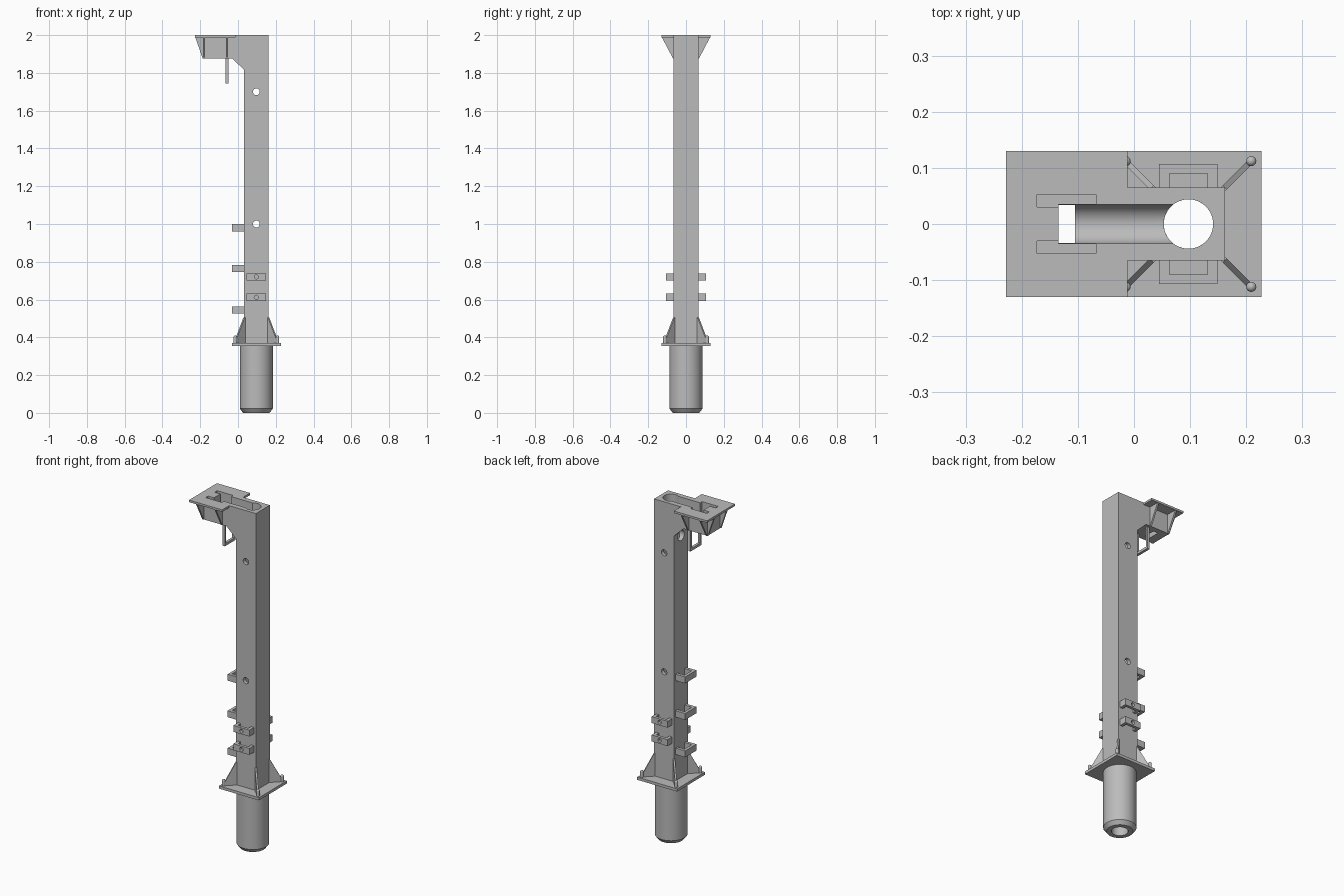
import bpy, bmesh, math
from mathutils import Matrix, Vector

cube = bpy.data.objects.get("Cube")
if cube:
    bpy.data.objects.remove(cube, do_unlink=True)

grey = bpy.data.materials.new("plain grey")
grey.use_nodes = True
grey.diffuse_color = (0.5, 0.5, 0.5, 1)
grey.node_tree.nodes["Principled BSDF"].inputs["Base Color"].default_value = (0.5, 0.5, 0.5, 1)

CX = 0.097      # axis of the post
HALF = 0.065    # half width of the post
BORE = 0.044


def finish(name, bm):
    bmesh.ops.recalc_face_normals(bm, faces=bm.faces)
    mesh = bpy.data.meshes.new(name)
    bm.to_mesh(mesh)
    bm.free()
    mesh.materials.append(grey)
    obj = bpy.data.objects.new(name, mesh)
    bpy.context.collection.objects.link(obj)
    return obj


def prism(name, pts, axis, lo, hi, matrix=None):
    """Extrude a 2D outline along an axis, from lo to hi."""
    place = {"x": lambda a, b, d: (d, a, b),
             "y": lambda a, b, d: (a, d, b),
             "z": lambda a, b, d: (a, b, d)}[axis]
    bm = bmesh.new()
    face = bm.faces.new([bm.verts.new(place(a, b, lo)) for a, b in pts])
    out = bmesh.ops.extrude_face_region(bm, geom=[face])
    verts = [v for v in out["geom"] if isinstance(v, bmesh.types.BMVert)]
    bmesh.ops.translate(bm, verts=verts, vec=Vector(place(0, 0, hi - lo)))
    if matrix:
        bm.transform(matrix)
    return finish(name, bm)


def box(name, x0, x1, y0, y1, z0, z1):
    return prism(name, [(x0, y0), (x1, y0), (x1, y1), (x0, y1)], "z", z0, z1)


def rod(name, axis, a, b, r, lo, hi, n=48):
    ring = [(a + r * math.cos(i * math.tau / n), b + r * math.sin(i * math.tau / n)) for i in range(n)]
    return prism(name, ring, axis, lo, hi)


def lathe(name, profile, x, y, n=48):
    """Spin a radius/height outline about a vertical axis."""
    bm = bmesh.new()
    vs = [bm.verts.new((r, 0, z)) for r, z in profile]
    edges = [bm.edges.new((vs[i], vs[i + 1])) for i in range(len(vs) - 1)]
    bmesh.ops.spin(bm, geom=vs + edges, axis=(0, 0, 1), cent=(0, 0, 0), steps=n, angle=math.tau)
    bmesh.ops.remove_doubles(bm, verts=bm.verts, dist=1e-5)
    bmesh.ops.translate(bm, verts=bm.verts, vec=(x, y, 0))
    return finish(name, bm)


def cut(obj, cutters):
    for c in cutters:
        mod = obj.modifiers.new("cut", "BOOLEAN")
        mod.operation, mod.solver, mod.object = "DIFFERENCE", "EXACT", c
    deps = bpy.context.evaluated_depsgraph_get()
    mesh = bpy.data.meshes.new_from_object(obj.evaluated_get(deps))
    obj.modifiers.clear()
    obj.data = mesh


def smooth(obj):
    bpy.ops.object.select_all(action="DESELECT")
    obj.select_set(True)
    bpy.context.view_layer.objects.active = obj
    bpy.ops.object.shade_smooth_by_angle(angle=math.radians(30))


# Cutters: central bore, cross holes, round-bottomed rope channel, drop slot, axle pockets
bore = rod("bore_cutter", "z", CX, 0, BORE, -0.1, 2.1, 64)
cross_holes = [rod("cross_hole_cutter", "y", CX, z, 0.018, -0.2, 0.2, 32) for z in (1.0, 1.7)]
rope_hole = rod("rope_hole_cutter", "x", 0, 1.795, 0.03, -0.02, CX, 32)
AXIS_Z, GROOVE = 1.93, 0.035
outline = [(GROOVE * math.cos(math.pi + i * math.pi / 24), AXIS_Z + GROOVE * math.sin(math.pi + i * math.pi / 24))
           for i in range(25)]
channel = prism("channel_cutter", outline + [(GROOVE, 2.1), (-GROOVE, 2.1)], "x", -0.135, CX)
drop = box("drop_cutter", -0.135, -0.105, -0.034, 0.034, 1.8, 2.1)
pockets = [box("pocket_cutter", -0.173, -0.068, min(s * 0.03, s * 0.053), max(s * 0.03, s * 0.053), AXIS_Z, 2.1)
           for s in (-1, 1)]
cutters = [bore, rope_hole, channel, drop] + cross_holes + pockets

# Post, flange and ground sleeve
post = box("post", CX - HALF, CX + HALF, -HALF, HALF, 0.36, 2.0)
cut(post, [bore, rope_hole, channel] + cross_holes)
flange = box("flange", CX - 0.13, CX + 0.13, -0.13, 0.13, 0.355, 0.371)
cut(flange, [bore])
sleeve = lathe("sleeve", [(BORE, 0), (0.07, 0), (0.087, 0.022), (0.087, 0.356), (BORE, 0.356), (BORE, 0)], CX, 0)

# Head arm and top plate
arm = box("head_arm", -0.185, CX - HALF, -HALF, HALF, 1.875, 2.0)
cut(arm, [channel, drop] + pockets)
plate = box("top_plate", -0.228, -0.012, -0.13, 0.13, 1.988, 2.0)
cut(plate, [channel, drop] + pockets)

for c in cutters:
    bpy.data.objects.remove(c, do_unlink=True)
for o in (post, flange, sleeve, arm, plate):
    smooth(o)

# Ribs under the top plate
for s in (-1, 1):
    for x in (-0.185, -0.064):
        prism("side_rib", [(s * 0.064, 1.875), (s * 0.068, 1.875), (s * 0.128, 1.989), (s * 0.064, 1.989)],
              "x", x, x + 0.01)
    y = s * 0.059
    prism("end_rib", [(-0.184, 1.875), (-0.187, 1.875), (-0.226, 1.989), (-0.184, 1.989)],
          "y", y - 0.006, y + 0.006)
    # Braces in the corner between arm and post
    prism("arm_brace", [(-0.03, 1.876), (0.033, 1.876), (0.033, 1.815)], "y", y - 0.006, y + 0.006)

# Hanging loop under the arm
for s in (-1, 1):
    box("loop_leg", -0.065, -0.05, s * 0.044 - 0.006, s * 0.044 + 0.006, 1.745, 1.876)
box("loop_bar", -0.065, -0.05, -0.05, 0.05, 1.745, 1.76)

# Corner gussets and flange bolts
for sx in (-1, 1):
    for sy in (-1, 1):
        turn = Matrix.Translation((CX + sx * HALF, sy * HALF, 0)) @ Matrix.Rotation(math.atan2(sy, sx), 4, "Z")
        prism("corner_gusset", [(-0.01, 0.37), (0.062, 0.37), (0.062, 0.39), (0, 0.505), (-0.01, 0.505)],
              "y", -0.005, 0.005, turn)
        dome = [(0.009 * math.cos(a), 0.401 + 0.009 * math.sin(a)) for a in (0, 0.4, 0.8, 1.2, math.pi / 2)]
        smooth(lathe("flange_bolt", [(0, 0.36), (0.009, 0.36)] + dome, CX + sx * 0.112, sy * 0.112, 20))


def staple(name, origin, angle, depth, z, hole):
    """U-shaped strap standing out from a post face."""
    turn = Matrix.Translation(origin) @ Matrix.Rotation(angle, 4, "Z")
    u = [(-0.002, -0.052), (depth, -0.052), (depth, 0.052), (-0.002, 0.052),
         (-0.002, 0.034), (depth - 0.017, 0.034), (depth - 0.017, -0.034), (-0.002, -0.034)]
    strap = prism(name, u, "z", z - 0.019, z + 0.019, turn)
    if hole:
        drill = rod("drill", "y", CX, z, 0.011, -0.2, 0.2, 24)
        cut(strap, [drill])
        bpy.data.objects.remove(drill, do_unlink=True)
        smooth(strap)


# Cable straps on the arm side, drilled straps on front and back
for z in (0.98, 0.765, 0.545):
    staple("cable_strap", (CX - HALF, 0, 0), math.pi, 0.063, z, False)
for z in (0.72, 0.612):
    for s in (-1, 1):
        staple("side_strap", (CX, s * HALF, 0), s * math.pi / 2, 0.042, z, True)
